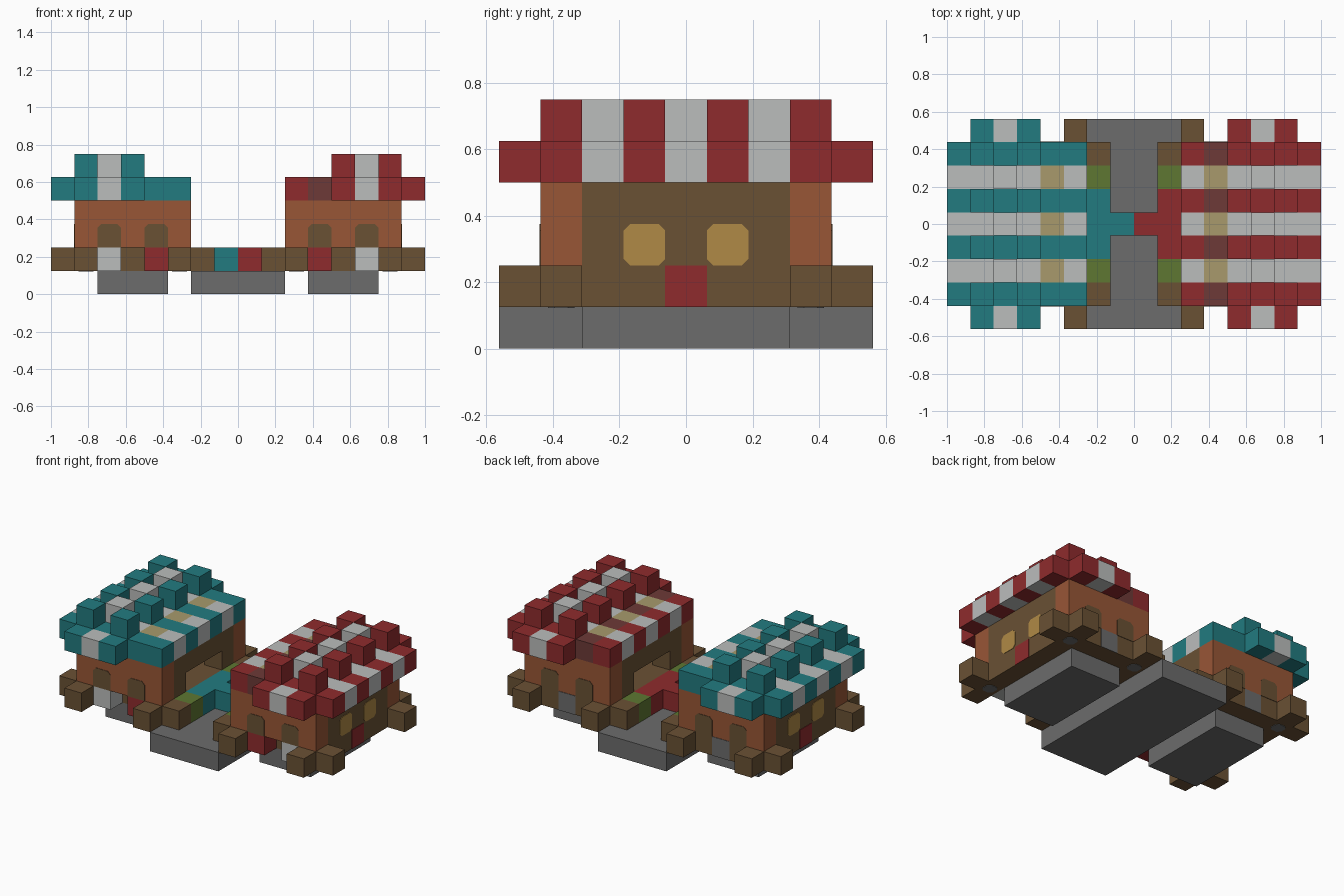
import bpy, bmesh
from mathutils import Vector, Matrix

U = 0.125  # edge of one building block

cube = bpy.data.objects.get("Cube")
if cube:
    bpy.data.objects.remove(cube, do_unlink=True)


def material(name, rgb):
    lin = [((c / 255 + 0.055) / 1.055) ** 2.4 for c in rgb]
    m = bpy.data.materials.new(name)
    m.use_nodes = True
    m.diffuse_color = (*lin, 1)
    bsdf = m.node_tree.nodes["Principled BSDF"]
    bsdf.inputs["Base Color"].default_value = (*lin, 1)
    bsdf.inputs["Roughness"].default_value = 0.9
    return m


stone = material("grey stone", (108, 108, 108))
wood = material("brown wood", (106, 81, 52))
clay = material("terracotta", (152, 86, 54))
teal = material("teal cloth", (34, 123, 128))
red = material("red cloth", (143, 43, 45))
white = material("white cloth", (187, 189, 188))
tan = material("tan cloth", (168, 154, 108))
maroon = material("maroon cloth", (109, 58, 55))
green = material("leaf green", (94, 119, 50))
amber = material("amber glass", (176, 138, 70))


def finish(name, bm, mat):
    bmesh.ops.recalc_face_normals(bm, faces=bm.faces)
    me = bpy.data.meshes.new(name)
    bm.to_mesh(me)
    bm.free()
    me.materials.append(mat)
    ob = bpy.data.objects.new(name, me)
    bpy.context.collection.objects.link(ob)


def block(name, xs, ys, zs, mat, side=1):
    """Box from block ranges; side -1 mirrors it across x."""
    lo = Vector((xs[0], ys[0], zs[0])) * U
    hi = Vector((xs[1], ys[1], zs[1])) * U
    mid, size = (lo + hi) / 2, hi - lo
    mid.x *= side
    bm = bmesh.new()
    bmesh.ops.create_cube(bm, size=1, matrix=Matrix.Translation(mid) @ Matrix.Diagonal((*size, 1)))
    finish(name, bm, mat)


def cell(x):
    return (x - 0.5, x + 0.5)


def plate(name, centre, across, up, mat, half=U / 2, cut=0.02, cut_bottom=True):
    """Thin square panel with clipped corners."""
    a, u = Vector(across), Vector(up)
    low = cut if cut_bottom else 0
    pts = [(-half + low, -half), (half - low, -half), (half, -half + low), (half, half - cut),
           (half - cut, half), (cut - half, half), (-half, half - cut), (-half, -half + low)]
    if not cut_bottom:
        pts = pts[1:7] + [(-half, -half)]
        pts.pop(0)
        pts.insert(0, (half, -half))
    n = a.cross(u) * 0.003
    bm = bmesh.new()
    c = Vector(centre)
    face = bm.faces.new([bm.verts.new(c - n + a * p + u * q) for p, q in pts])
    ext = bmesh.ops.extrude_face_region(bm, geom=[face])["geom"]
    bmesh.ops.translate(bm, vec=n * 2, verts=[v for v in ext if isinstance(v, bmesh.types.BMVert)])
    finish(name, bm, mat)


# Central paved walkway
block("walkway", (-2, 2), (-4.5, 4.5), (0, 1), stone)

for side, cloth, label in ((1, red, "left"), (-1, teal, "right")):

    def part(name, xs, ys, zs, mat):
        block(f"{label}_{name}", xs, ys, zs, mat, side)

    # Foundation and floor
    part("foundation", (3, 6), (-2.5, 2.5), (0, 1), stone)
    part("floor", (2, 7), (-2.5, 2.5), (1, 2), wood)
    plate(f"{label}_side_door", (side * 7 * U, 0, 1.5 * U), (0, side, 0), (0, 0, 1), red, cut=0.0005)

    # Lower course: corner posts with outriggers, and a doorway at each end
    for end in (-1, 1):
        row = cell(3 * end)
        for x, step in ((2.5, -1), (6.5, 1)):
            part("corner_post", cell(x), row, (1, 2), wood)
            part("side_stub", cell(x + step), row, (1, 2), wood)
            part("end_stub", cell(x), cell(4 * end), (1, 2), wood)
            plate(f"{label}_post_end", (side * x * U, 3 * end * U, U), (0, 1, 0), (1, 0, 0),
                  stone, half=0.04, cut=0.02)
    part("front_red_crate", cell(3.5), cell(-3), (1, 2), red)
    part("front_white_crate", cell(5.5), cell(-3), (1, 2), white)
    part("back_wall_base", (3, 6), cell(3), (1, 2), wood)
    plate(f"{label}_back_step", (side * 4.5 * U, 3.5 * U, 1.5 * U), (-1, 0, 0), (0, 0, 1), stone, cut=0.0005)

    # Walls, with a wide opening towards the walkway
    for end in (-1, 1):
        part("end_wall", (2, 7), cell(3 * end), (2, 4), clay)
        part("entrance_jamb", cell(2.5), cell(2 * end), (2, 3), wood)
        for x in (3.5, 5.5):
            plate(f"{label}_end_window", (side * x * U, 3.5 * end * U, 2.5 * U), (-end, 0, 0),
                  (0, 0, 1), wood, cut_bottom=False)
        plate(f"{label}_side_window", (side * 7 * U, end * U, 2.5 * U), (0, side, 0), (0, 0, 1), amber)
    part("outer_wall", cell(6.5), (-2.5, 2.5), (2, 4), wood)
    part("entrance_header", cell(2.5), (-2.5, 2.5), (3, 4), wood)

    # Striped roof with staggered raised blocks
    for y in range(-3, 4):
        striped = y % 2 == 1
        main = cloth if striped else white
        accent = tan if not striped else (maroon if cloth == red else teal)
        part("roof_inner_edge", cell(2.5), cell(y), (4, 5), main)
        part("roof_accent", cell(3.5), cell(y), (4, 5), accent)
        part("roof_stripe", (4, 8), cell(y), (4, 5), main)
        for x in ((4.5, 6.5) if striped else (5.5,)):
            part("roof_bump", cell(x), cell(y), (5, 6), main)
    for end in (-4, 4):
        for x in (4.5, 5.5, 6.5):
            part("roof_eave", cell(x), cell(end), (4, 5), white if x == 5.5 else cloth)

    # Entrance carpet and planters
    part("carpet", cell(1.5), (-1.5, 1.5), (1, 2), cloth)
    part("carpet_bridge", cell(0.5), cell(0), (1, 2), cloth)
    for end in (-1, 1):
        part("planter", cell(1.5), cell(2 * end), (1, 2), green)
